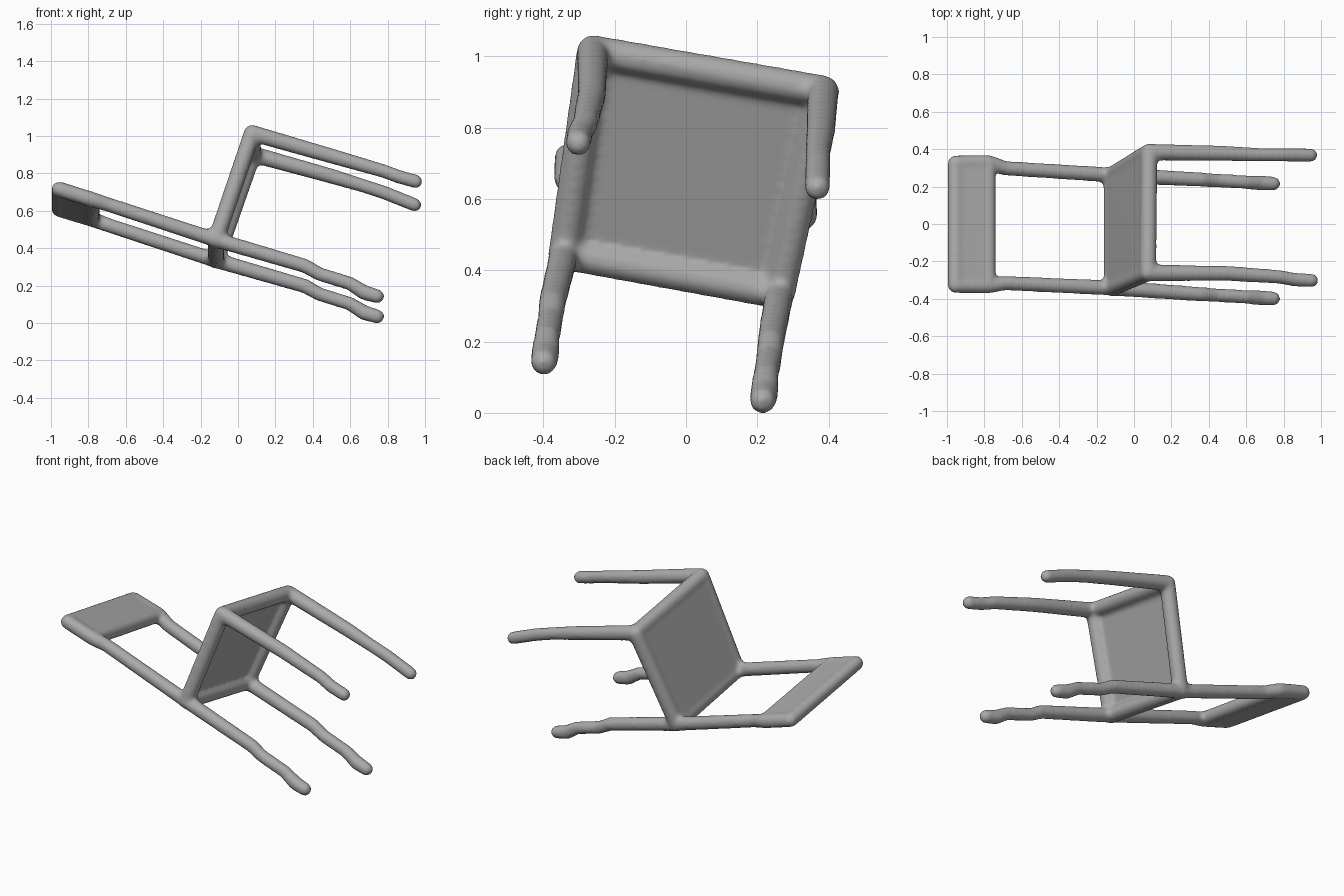
import bpy, bmesh
from mathutils import Vector, Matrix

cube = bpy.data.objects.get("Cube")
if cube:
    bpy.data.objects.remove(cube, do_unlink=True)

bm = bmesh.new()


def tube(points, radius):
    """Round-jointed rod through the points; radius is a number or one per point."""
    pts = [Vector(p) for p in points]
    radii = radius if isinstance(radius, list) else [radius] * len(pts)
    for p, r in zip(pts, radii):
        bmesh.ops.create_uvsphere(bm, u_segments=20, v_segments=12, radius=r,
                                  matrix=Matrix.Translation(p))
    for a, b, ra, rb in zip(pts, pts[1:], radii, radii[1:]):
        d = b - a
        turn = d.to_track_quat('Z', 'Y').to_matrix().to_4x4()
        bmesh.ops.create_cone(bm, cap_ends=True, segments=20, radius1=ra, radius2=rb,
                              depth=d.length,
                              matrix=Matrix.Translation((a + b) / 2) @ turn)


def plate(corners, half, offset=0.0):
    """Flat panel through four corners, shifted along its normal."""
    c = [Vector(p) for p in corners]
    n = (c[2] - c[0]).cross(c[3] - c[1]).normalized()
    verts = [bm.verts.new(p + n * (offset + s * half)) for p in c for s in (-1, 1)]
    bmesh.ops.convex_hull(bm, input=verts)


def gusset(corner, p, q, d=0.068, r=0.024):
    """Short diagonal that softens an inside corner."""
    c = Vector(corner)
    tube([c + (Vector(e) - c).normalized() * d for e in (p, q)], r)


# Seat corners: front right, front left, rear left, rear right
FR, FL = (0.075, -0.262, 1.015), (0.08, 0.385, 0.902)
RL, RR = (-0.118, 0.262, 0.335), (-0.118, -0.342, 0.445)
# Top panel corners of the backrest
TR, TL = (-0.955, -0.328, 0.715), (-0.955, 0.325, 0.608)
BL, BR = (-0.78, 0.328, 0.555), (-0.78, -0.33, 0.66)

# Seat rim and thin seat panel, flush with the sitting side
seat = [FR, FL, RL, RR]
tube(seat + [FR], 0.045)
plate(seat, 0.02, 0.02 if (Vector(RL) - Vector(FR)).cross(Vector(RR) - Vector(FL)).x < 0 else -0.02)
for i in range(4):
    gusset(seat[i], seat[i - 1], seat[(i + 1) % 4])

# Backrest panel with rounded rim
back = [TR, TL, BL, BR]
tube(back + [TR], 0.042)
plate(back, 0.036)

# Backrest posts
post_r, post_l = (-0.69, -0.316, 0.632), (-0.69, 0.298, 0.522)
tube([BR, post_r, RR], [0.042, 0.039, 0.041])
tube([BL, post_l, RL], [0.042, 0.039, 0.041])
gusset(BR, post_r, BL, 0.06)
gusset(BL, post_l, BR, 0.06)

# Front legs
leg_fr = [FR, (0.5, -0.264, 0.893), (0.78, -0.283, 0.812), (0.86, -0.298, 0.782), (0.95, -0.302, 0.757)]
leg_fl = [FL, (0.5, 0.377, 0.785), (0.66, 0.37, 0.737), (0.78, 0.37, 0.698), (0.945, 0.368, 0.632)]
for leg in (leg_fr, leg_fl):
    tube(leg, [0.045, 0.041, 0.037, 0.037, 0.037])

# Rear legs with slightly wavy lower ends
wave = [(0.36, 0.305), (0.435, 0.262), (0.6, 0.211), (0.675, 0.163), (0.745, 0.143)]
leg_rr = [RR] + [(x, -0.354 - 0.045 * (x - 0.0) / 0.75, z) for x, z in wave]
leg_rl = [RL] + [(x, 0.258 - 0.043 * (x - 0.0) / 0.75, z - 0.108) for x, z in wave]
for leg in (leg_rr, leg_rl):
    tube(leg, [0.042, 0.039, 0.037, 0.037, 0.041, 0.038])

# Softened joints of legs and posts with the seat
for c, leg, side, across in ((FR, leg_fr, RR, FL), (FL, leg_fl, RL, FR),
                             (RR, leg_rr, FR, RL), (RL, leg_rl, FL, RR)):
    gusset(c, leg[1], side)
    gusset(c, leg[1], across)
for c, post, side, across in ((RR, post_r, FR, RL), (RL, post_l, FL, RR)):
    gusset(c, post, side)
    gusset(c, post, across)

# Fuse everything into one soft chair body
mesh = bpy.data.meshes.new("chair_body")
bm.to_mesh(mesh)
bm.free()
chair = bpy.data.objects.new("chair_body", mesh)
bpy.context.collection.objects.link(chair)
fuse = chair.modifiers.new("Fuse", 'REMESH')
fuse.mode = 'VOXEL'
fuse.voxel_size = 0.011
fuse.use_smooth_shade = True
soft = chair.modifiers.new("Soften", 'SMOOTH')
soft.factor = 0.5
soft.iterations = 10

# Plain grey finish
grey = bpy.data.materials.new("plain grey")
grey.use_nodes = True
grey.diffuse_color = (0.4, 0.4, 0.4, 1)
grey.node_tree.nodes["Principled BSDF"].inputs["Base Color"].default_value = (0.4, 0.4, 0.4, 1)
mesh.materials.append(grey)
for f in mesh.polygons:
    f.use_smooth = True
